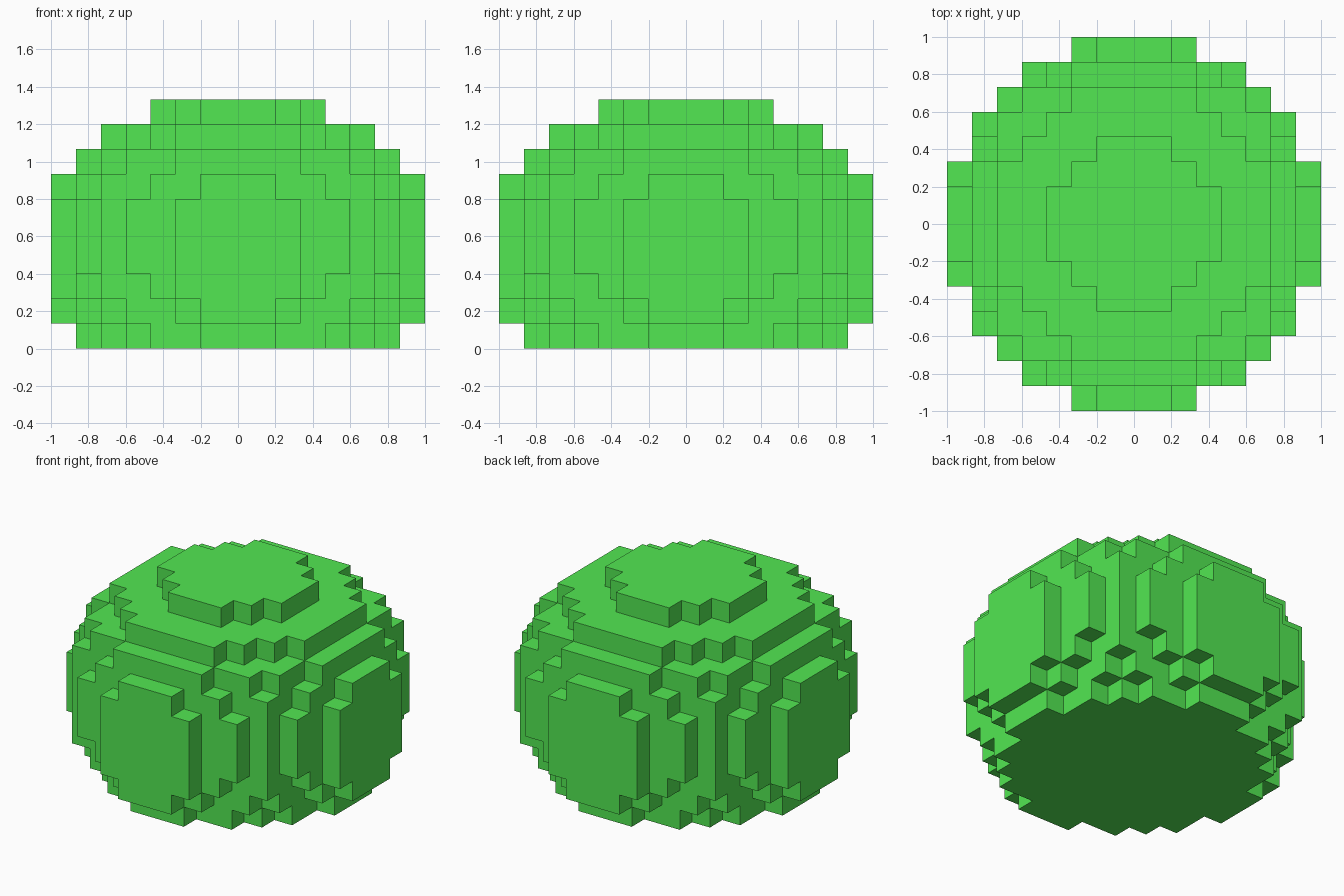
import bpy
import bmesh
from mathutils import Vector

cube = bpy.data.objects.get("Cube")
if cube:
    bpy.data.objects.remove(cube, do_unlink=True)

# Leaf colour
leaf = bpy.data.materials.new("leaf_green")
leaf.use_nodes = True
colour = (0.085, 0.8, 0.085, 1.0)
leaf.diffuse_color = colour
leaf.node_tree.nodes["Principled BSDF"].inputs["Base Color"].default_value = colour

# One block is a fifteenth of the full width
SIZE = 2.0 / 15

# Each layer from the ground up: half-width in blocks of rows 0, 1, 2 ... from the middle
LAYERS = [
    (6, 6, 5, 5, 4, 3, 1),
    (7, 7, 6, 5, 5, 4, 2, 1),
    (7, 7, 7, 6, 5, 5, 3, 2),
    (7, 7, 7, 6, 6, 5, 4, 2),
    (7, 7, 7, 6, 6, 5, 4, 2),
    (7, 7, 7, 6, 6, 5, 4, 2),
    (7, 7, 6, 6, 5, 5, 3, 1),
    (6, 6, 6, 5, 5, 4, 2),
    (5, 5, 5, 4, 3, 2),
    (3, 3, 2, 1),
]

# Fill the rows with blocks, mirrored front to back
blocks = set()
for z, rows in enumerate(LAYERS):
    for row, half in enumerate(rows):
        for x in range(-half, half + 1):
            blocks.add((x, row, z))
            blocks.add((x, -row, z))

# Skin only the block sides that face open air
bm = bmesh.new()
for block in sorted(blocks):
    centre = Vector(block) + Vector((0, 0, 0.5))
    for axis in range(3):
        for sign in (-1, 1):
            neighbour = list(block)
            neighbour[axis] += sign
            if tuple(neighbour) in blocks:
                continue
            normal, u = Vector((0, 0, 0)), Vector((0, 0, 0))
            normal[axis] = sign * 0.5
            u[(axis + 1) % 3] = 0.5
            v = normal.cross(u) * 2
            corners = (-u - v, u - v, u + v, v - u)
            bm.faces.new([bm.verts.new((centre + normal + c) * SIZE) for c in corners])
bmesh.ops.remove_doubles(bm, verts=bm.verts[:], dist=0.001)

mesh = bpy.data.meshes.new("bush")
bm.to_mesh(mesh)
bm.free()
mesh.materials.append(leaf)
bush = bpy.data.objects.new("bush", mesh)
bpy.context.collection.objects.link(bush)
